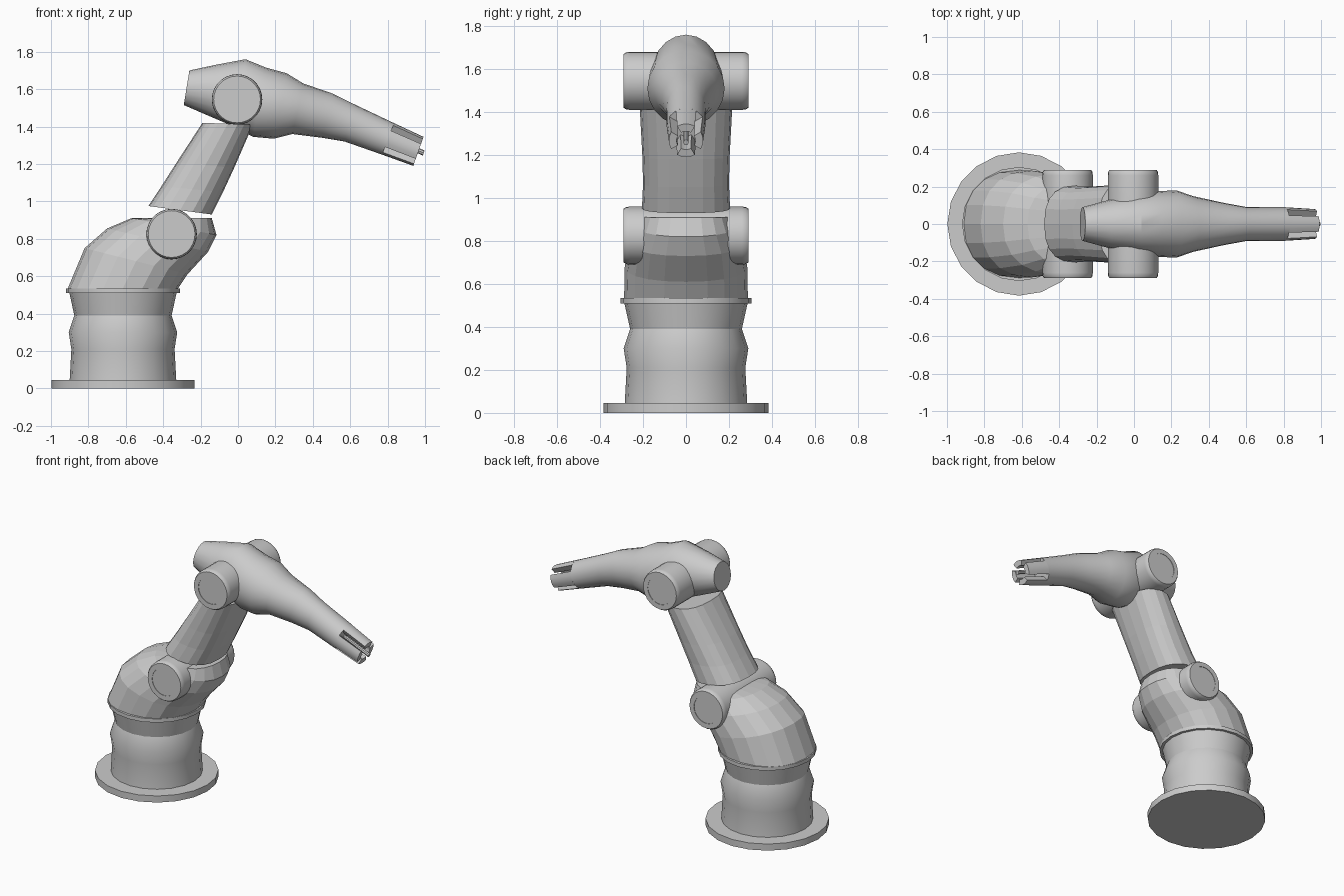
import bpy, bmesh, math
from mathutils import Vector

if "Cube" in bpy.data.objects:
    bpy.data.objects.remove(bpy.data.objects["Cube"])

grey = bpy.data.materials.new("light grey")
grey.diffuse_color = (0.6, 0.6, 0.6, 1)
grey.use_nodes = True
grey.node_tree.nodes["Principled BSDF"].inputs["Base Color"].default_value = grey.diffuse_color


def oval(n=20, power=2.0):
    """Unit outline; powers above 2 make it squarer."""
    pts = []
    for i in range(n):
        t = 2 * math.pi * i / n
        c, s = math.cos(t), math.sin(t)
        e = 2 / power
        pts.append((math.copysign(abs(c) ** e, c), math.copysign(abs(s) ** e, s)))
    return pts


def loft(name, frames, shape, smooth=30):
    """Skin one outline through (centre, u axis, v axis) frames and cap the ends."""
    bm = bmesh.new()
    rings = [[bm.verts.new(c + u * a + v * b) for a, b in shape] for c, u, v in frames]
    n = len(shape)
    for r0, r1 in zip(rings, rings[1:]):
        for i in range(n):
            j = (i + 1) % n
            bm.faces.new((r0[i], r0[j], r1[j], r1[i]))
    bm.faces.new(rings[0])
    bm.faces.new(rings[-1])
    bmesh.ops.recalc_face_normals(bm, faces=bm.faces)
    mesh = bpy.data.meshes.new(name)
    bm.to_mesh(mesh)
    bm.free()
    mesh.materials.append(grey)
    ob = bpy.data.objects.new(name, mesh)
    bpy.context.collection.objects.link(ob)
    if smooth:
        bpy.ops.object.select_all(action='DESELECT')
        ob.select_set(True)
        bpy.context.view_layer.objects.active = ob
        bpy.ops.object.shade_smooth_by_angle(angle=math.radians(smooth))
    return ob


def section(x0, z0, x1, z1, w):
    """Frame spanning two side-outline points, with half width w in y."""
    p, q = Vector((x0, 0, z0)), Vector((x1, 0, z1))
    return (p + q) / 2, (p - q) / 2, Vector((0, w, 0))


def lathe(name, profile, x, smooth=30):
    """Turned upright part from (radius, z) pairs."""
    return loft(name, [(Vector((x, 0, z)), Vector((r, 0, 0)), Vector((0, r, 0)))
                       for r, z in profile], oval(20), smooth)


def joint(name, x, z, r=0.135, w=0.29):
    """Cross cylinder with rounded rims and shallow round cap recesses."""
    half = [(r * 0.68, w - 0.003), (r * 0.68, w), (r - 0.01, w), (r - 0.002, w - 0.012),
            (r, w - 0.03)]
    prof = half + [(a, -y) for a, y in reversed(half)]
    loft(name, [(Vector((x, y, z)), Vector((a, 0, 0)), Vector((0, 0, a)))
                for a, y in prof], oval(28))


# Base and waisted column
BX = -0.615
lathe("base_plate", [(0.383, 0), (0.383, 0.045)], BX)
lathe("column", [(0.285, 0.045), (0.276, 0.21), (0.29, 0.30), (0.26, 0.39), (0.287, 0.512)], BX)
lathe("column_flange", [(0.305, 0.51), (0.305, 0.535)], BX)

# Bent shoulder housing
loft("shoulder", [section(*s) for s in (
    (-0.91, 0.535, -0.32, 0.535, 0.288),
    (-0.82, 0.75, -0.27, 0.61, 0.285),
    (-0.70, 0.855, -0.16, 0.73, 0.265),
    (-0.57, 0.91, -0.115, 0.82, 0.225),
    (-0.46, 0.912, -0.14, 0.91, 0.20))], oval(20, 2.25), smooth=0)
joint("shoulder_joint", -0.355, 0.825)

# Upper arm link
loft("upper_arm", [section(*s) for s in (
    (-0.48, 0.975, -0.14, 0.93, 0.205),
    (-0.41, 1.08, -0.08, 1.05, 0.20),
    (-0.33, 1.205, -0.02, 1.18, 0.203),
    (-0.19, 1.42, 0.08, 1.41, 0.215))], oval(20, 2.5), smooth=0)
joint("elbow_joint", -0.005, 1.545)

# Tapering forearm
loft("forearm", [section(*s) for s in (
    (-0.26, 1.70, -0.29, 1.515, 0.09),
    (-0.12, 1.73, -0.14, 1.45, 0.13),
    (0.04, 1.76, -0.01, 1.395, 0.16),
    (0.15, 1.715, 0.08, 1.345, 0.175),
    (0.26, 1.685, 0.19, 1.335, 0.18),
    (0.35, 1.63, 0.29, 1.36, 0.148),
    (0.51, 1.575, 0.45, 1.34, 0.113),
    (0.62, 1.52, 0.57, 1.32, 0.092),
    (0.835, 1.418, 0.77, 1.25, 0.09))], oval(20))

# Gripper: four curved fingers around a central pin
tip = [section(0.835, 1.418, 0.77, 1.25, 0.09), section(0.992, 1.345, 0.937, 1.19, 0.08)]
for k in range(4):
    arc = [math.radians(90 * k + d) for d in (-31, -15, 0, 15, 31)]
    outline = [(math.cos(t), math.sin(t)) for t in arc]
    outline += [(0.55 * math.cos(t), 0.55 * math.sin(t)) for t in reversed(arc)]
    loft(f"finger_{k + 1}", tip, outline)
loft("gripper_pin", [section(0.805, 1.35, 0.80, 1.33, 0.012),
                     section(0.998, 1.272, 0.988, 1.245, 0.012)], oval(8))
